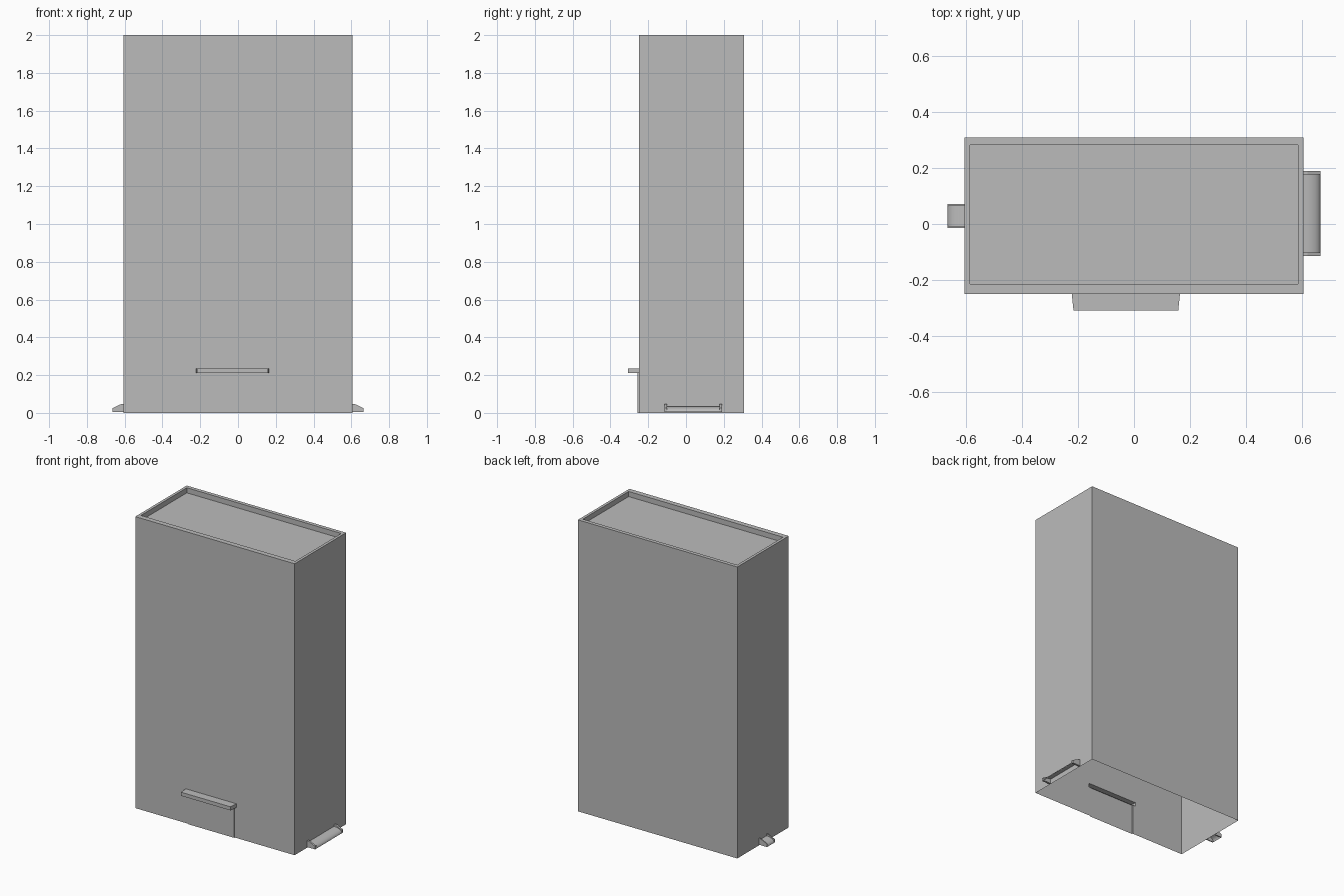
import bpy, bmesh, math

cube = bpy.data.objects.get("Cube")
if cube:
    bpy.data.objects.remove(cube, do_unlink=True)

grey = bpy.data.materials.new("plain grey")
grey.use_nodes = True
colour = (0.5, 0.5, 0.5, 1)
grey.diffuse_color = colour
grey.node_tree.nodes["Principled BSDF"].inputs["Base Color"].default_value = colour

# Body and door dimensions
X, Y0, Y1, H = 0.605, -0.25, 0.308, 2.0
DOOR_L, DOOR_R, DOOR_H, DOOR_Y = -0.2, 0.15, 0.21, Y0 - 0.006
HOOD_L, HOOD_R, HOOD_TOP, HOOD_Y, TAPER = -0.222, 0.164, 0.235, -0.308, 0.006


def finish(name, bm):
    bmesh.ops.remove_doubles(bm, verts=bm.verts, dist=0.0001)
    bmesh.ops.recalc_face_normals(bm, faces=bm.faces)
    mesh = bpy.data.meshes.new(name)
    bm.to_mesh(mesh)
    bm.free()
    mesh.materials.append(grey)
    obj = bpy.data.objects.new(name, mesh)
    bpy.context.collection.objects.link(obj)
    return obj


def face(bm, points):
    return bm.faces.new([bm.verts.new(p) for p in points])


def rect(x0, x1, y0, y1, z):
    return [(x0, y0, z), (x1, y0, z), (x1, y1, z), (x0, y1, z)]


def bridge(bm, a, b, closed=True):
    n = len(a)
    for i in range(n if closed else n - 1):
        j = (i + 1) % n
        face(bm, [a[i], a[j], b[j], b[i]])


# Tower shell: open underneath, with the doorway cut in the front wall
bm = bmesh.new()
base, top = rect(-X, X, Y0, Y1, 0), rect(-X, X, Y0, Y1, H)
bridge(bm, base[1:] + base[:1], top[1:] + top[:1], closed=False)
outline = [(-X, 0), (DOOR_L, 0), (DOOR_L, DOOR_H), (HOOD_L, DOOR_H),
           (HOOD_L, HOOD_TOP), (HOOD_R, HOOD_TOP), (HOOD_R, DOOR_H),
           (DOOR_R, DOOR_H), (DOOR_R, 0), (X, 0), (X, H), (-X, H)]
face(bm, [(x, Y0, z) for x, z in outline])

# Parapet rim and sunken roof
rim = rect(-0.586, 0.586, -0.215, 0.282, H)
roof_edge = [(x, y, H - 0.035) for x, y, z in rim]
bridge(bm, top, rim)
bridge(bm, rim, roof_edge)
face(bm, roof_edge)
finish("tower_shell", bm)

# Door panel standing just proud of the wall
bm = bmesh.new()
frame = [(DOOR_L, 0), (DOOR_L, DOOR_H), (DOOR_R, DOOR_H), (DOOR_R, 0)]
front = [(x, DOOR_Y, z) for x, z in frame]
bridge(bm, [(x, Y0, z) for x, z in frame], front, closed=False)
face(bm, front)
finish("door_panel", bm)

# Tapered hood over the door, hollow at the wall
bm = bmesh.new()


def hood_ring(y, inset):
    l, r = HOOD_L + inset, HOOD_R - inset
    return [(l, y, DOOR_H), (r, y, DOOR_H), (r, y, HOOD_TOP), (l, y, HOOD_TOP)]


nose = hood_ring(HOOD_Y, TAPER)
bridge(bm, hood_ring(Y0, 0), nose)
face(bm, nose)
finish("door_hood", bm)


# Side chutes: a curved apron between two cheeks
def side_chute(name, side, y0, y1, cheek):
    reach = 0.06
    bm = bmesh.new()
    arc = []
    for i in range(9):
        a = math.pi / 2 * i / 8
        arc.append((side * (X + reach * math.sin(a)), 0.004 + 0.031 * math.cos(a)))
    bridge(bm, [(x, y0 + cheek, z) for x, z in arc],
           [(x, y1 - cheek, z) for x, z in arc], closed=False)
    apron = finish(name + "_apron", bm)
    for p in apron.data.polygons:
        p.use_smooth = True

    profile = [(0, 0.004), (0, 0.048), (0.015, 0.046), (reach, 0.025), (reach, 0.004)]
    for label, y in (("front", y0), ("back", y1 - cheek)):
        bm = bmesh.new()
        a = [(side * (X + d), y, z) for d, z in profile]
        b = [(x, y + cheek, z) for x, _, z in a]
        face(bm, a)
        face(bm, b)
        bridge(bm, a, b)
        finish(name + "_" + label + "_cheek", bm)


side_chute("left_chute", 1, -0.114, 0.19, 0.013)
side_chute("right_chute", -1, -0.015, 0.072, 0.007)
